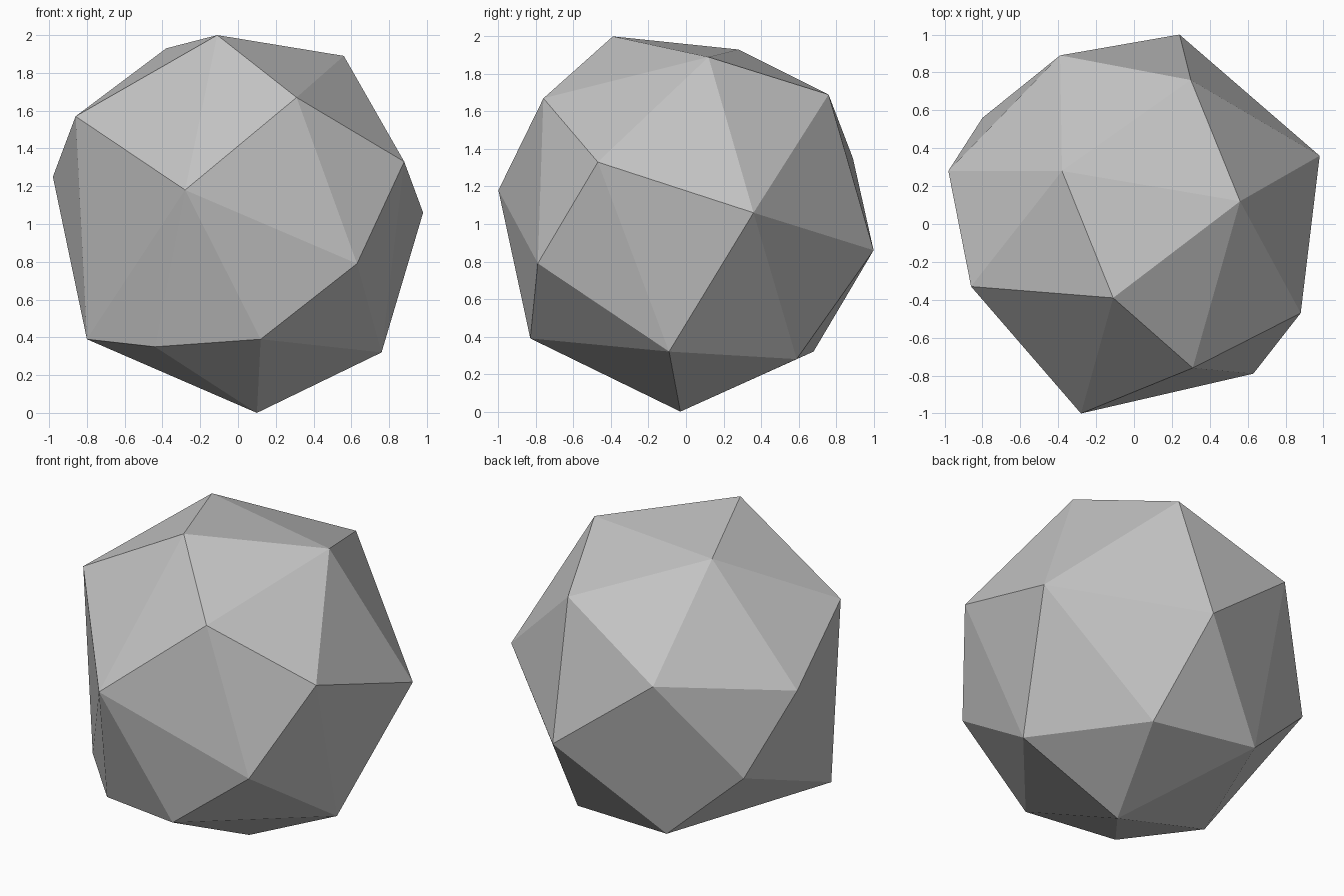
import bpy
import bmesh
from mathutils import Vector

default_cube = bpy.data.objects.get("Cube")
if default_cube:
    bpy.data.objects.remove(default_cube, do_unlink=True)


def make_material(name, colour):
    material = bpy.data.materials.new(name)
    material.use_nodes = True
    material.diffuse_color = colour
    shader = material.node_tree.nodes["Principled BSDF"]
    shader.inputs["Base Color"].default_value = colour
    return material


# Corners of the boulder in hundredths of a unit, grouped by height
CROWN = [(-11, -39, 200), (56, 12, 189), (-38, 28, 193)]
SHOULDER = [(-86, -33, 157), (31, -76, 167), (88, -47, 133),
            (30, 76, 169), (-39, 89, 135), (-98, 28, 125)]
WAIST = [(-28, -100, 118), (98, 36, 106), (63, -79, 79),
         (24, 100, 86), (-80, 56, 75)]
FOOT = [(-80, -32, 39), (-44, -69, 35), (12, -83, 39),
        (76, -9, 32), (35, 59, 28), (-34, 68, 32), (10, -3, 0)]


def build_boulder(name, corners, material):
    """Wrap the corners in a faceted convex skin."""
    bm = bmesh.new()
    for corner in corners:
        bm.verts.new(Vector(corner) / 100)
    hull = bmesh.ops.convex_hull(bm, input=bm.verts[:])
    leftover = {v for v in hull["geom_interior"] + hull["geom_unused"]
                if isinstance(v, bmesh.types.BMVert)}
    if leftover:
        bmesh.ops.delete(bm, geom=list(leftover), context="VERTS")
    bmesh.ops.recalc_face_normals(bm, faces=bm.faces[:])
    for face in bm.faces:
        face.smooth = False
    mesh = bpy.data.meshes.new(name)
    bm.to_mesh(mesh)
    bm.free()
    mesh.materials.append(material)
    boulder = bpy.data.objects.new(name, mesh)
    bpy.context.collection.objects.link(boulder)
    return boulder


# Faceted stone body
stone_grey = make_material("stone_grey", (0.55, 0.55, 0.55, 1.0))
build_boulder("boulder", CROWN + SHOULDER + WAIST + FOOT, stone_grey)
